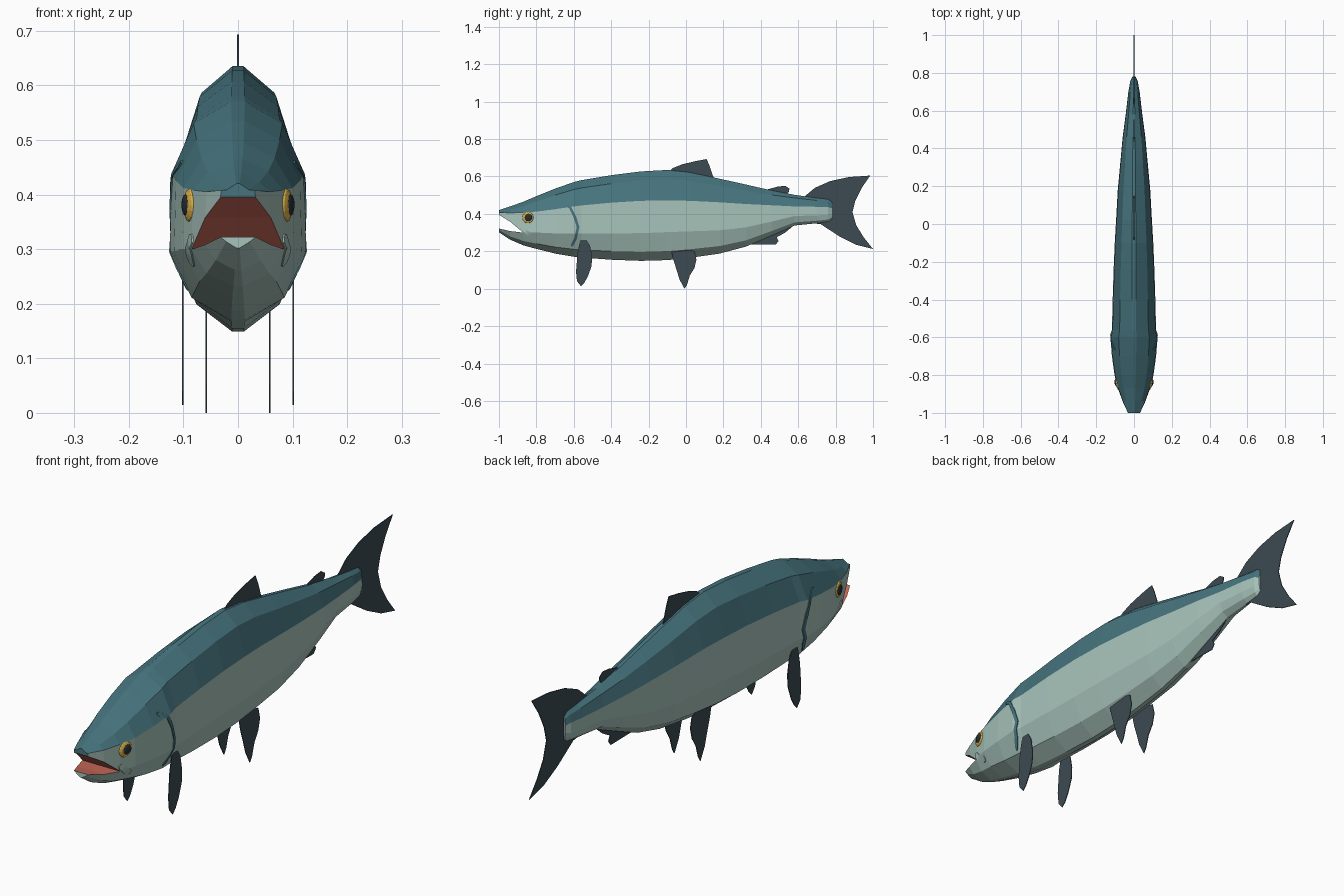
import bpy, bmesh, math
from mathutils import Matrix

if "Cube" in bpy.data.objects:
    bpy.data.objects.remove(bpy.data.objects["Cube"])

def material(name, rgb):
    m = bpy.data.materials.new(name)
    m.diffuse_color = (*rgb, 1)
    m.use_nodes = True
    m.node_tree.nodes["Principled BSDF"].inputs["Base Color"].default_value = m.diffuse_color
    return m

TEAL = material("teal back", (.062, .175, .21))
PALE = material("pale belly", (.39, .55, .50))
RED = material("mouth red", (.62, .15, .11))
FIN = material("dark fin", (.046, .070, .084))
GOLD = material("eye gold", (.69, .42, .06))
BLACK = material("pupil", (.018, .028, .034))

def finish(bm, name, mats):
    bmesh.ops.recalc_face_normals(bm, faces=bm.faces[:])
    me = bpy.data.meshes.new(name)
    bm.to_mesh(me)
    bm.free()
    for m in mats:
        me.materials.append(m)
    ob = bpy.data.objects.new(name, me)
    bpy.context.collection.objects.link(ob)
    return ob

# Body stations: y, top, colour line, bottom, half width
STATIONS = [
    (-1.0, .42, .408, .302, .032), (-.94, .44, .405, .262, .060),
    (-.87, .465, .408, .232, .085), (-.80, .495, .412, .213, .103),
    (-.70, .535, .425, .188, .117), (-.60, .57, .440, .171, .125),
    (-.56, .58, .445, .167, .117), (-.40, .607, .460, .155, .113),
    (-.24, .627, .470, .149, .108), (-.10, .635, .472, .153, .102),
    (.02, .622, .470, .165, .095), (.18, .588, .462, .188, .086),
    (.32, .557, .453, .225, .073), (.46, .525, .446, .285, .060),
    (.58, .502, .440, .338, .044), (.70, .485, .438, .350, .030),
    (.76, .478, .436, .358, .019), (.78, .465, .430, .372, .009)]
LIPS = {0: (.395, .322), 1: (.358, .308), 2: (.300, .300)}   # upper, lower lip

def section(i):
    y, t, c, b, w = STATIONS[i]
    h = t - b
    up, low = LIPS.get(i, (b + .31 * h,) * 2)
    return [(.1 * w, t), (.65 * w, t - .1 * h), (.97 * w, c), (w, up),
            (w, low), (.68 * w, b + .1 * h), (.1 * w, b)]

def surface_x(y, z):
    """Half width of the body skin at (y, z)."""
    def at(i):
        s = section(i)
        for (xa, za), (xb, zb) in zip(s, s[1:]):
            if zb <= z <= za and za > zb:
                return xa + (xb - xa) * (za - z) / (za - zb)
        return 0
    for i in range(len(STATIONS) - 1):
        a, b = STATIONS[i][0], STATIONS[i + 1][0]
        if a <= y <= b:
            f = (y - a) / (b - a)
            return at(i) * (1 - f) + at(i + 1) * f
    return 0

# Body, with the jaws split open at the first stations
bm = bmesh.new()
rings = []
for i, st in enumerate(STATIONS):
    rings.append([[bm.verts.new((s * x, st[0], z)) for x, z in section(i)]
                  for s in (1, -1)])

def face(verts, mat):
    f = bm.faces.new(verts)
    f.material_index = mat
    return f

floor = []
for i in range(len(rings) - 1):
    a, b = rings[i], rings[i + 1]
    for s in (0, 1):
        for k in range(6):
            if k != 3:
                face((a[s][k], a[s][k + 1], b[s][k + 1], b[s][k]), 0 if k < 2 else 1)
    for k in (0, 6):
        face((a[0][k], a[1][k], b[1][k], b[0][k]), 0 if k == 0 else 1)
    if i < 2:                                    # roof and floor of the mouth
        face((a[0][3], a[1][3], b[1][3], b[0][3]), 2)
        floor.append(face((a[0][4], a[1][4], b[1][4], b[0][4]), 2))
first, last = rings[0], rings[-1]
face(first[0][0:4] + first[1][0:4][::-1], 0)     # snout tip
face(first[0][4:7] + first[1][4:7][::-1], 1)     # chin tip
face(last[0][:4] + last[0][5:] + last[1][5:][::-1] + last[1][:4][::-1], 1)
rim = bmesh.ops.inset_region(bm, faces=floor, thickness=.009, use_boundary=True)
for f in rim["faces"]:                           # pale lower lip
    f.material_index = 1
bmesh.ops.remove_doubles(bm, verts=bm.verts[:], dist=.0005)
finish(bm, "body", [TEAL, PALE, RED])

# Flat fins: outlines in (y, z) with a fixed x
def plate(name, outline, x=0, mat=FIN, thick=.003):
    bm = bmesh.new()
    f = bm.faces.new([bm.verts.new((x - thick / 2, y, z)) for y, z in outline])
    ext = bmesh.ops.extrude_face_region(bm, geom=[f])["geom"]
    bmesh.ops.translate(bm, vec=(thick, 0, 0),
                        verts=[v for v in ext if isinstance(v, bmesh.types.BMVert)])
    return finish(bm, name, [mat])

plate("dorsal_fin", [(-.11, .61), (-.07, .645), (-.02, .665), (.05, .682),
                     (.11, .693), (.125, .66), (.152, .58), (.02, .58)])
plate("adipose_fin", [(.40, .52), (.45, .535), (.49, .546), (.53, .55), (.553, .535),
                      (.55, .518), (.52, .49), (.42, .50)])
plate("anal_fin", [(.27, .25), (.32, .238), (.48, .236), (.495, .255), (.485, .275),
                   (.53, .30), (.59, .35), (.50, .37), (.30, .28)])
plate("tail_fin", [(.63, .49), (.69, .54), (.77, .575), (.87, .597), (.985, .605),
                   (.94, .54), (.905, .47), (.89, .41), (.91, .34), (.95, .275),
                   (1.0, .212), (.91, .235), (.82, .28), (.72, .345), (.60, .36)])
PECTORAL = [(-.565, .265), (-.535, .268), (-.513, .23), (-.502, .17), (-.505, .12),
            (-.525, .065), (-.545, .03), (-.562, .014), (-.583, .04), (-.588, .09),
            (-.58, .19)]
PELVIC = [(-.078, .20), (.0, .21), (.045, .20), (.056, .155), (.045, .11), (.02, .07),
          (.005, .02), (-.008, 0), (-.035, .05), (-.05, .10), (-.068, .155)]

# Thin strip laid on the body skin along a path
def skin_strip(name, path, width, side, mat, steps=5):
    pts = [(a[0] + (b[0] - a[0]) * k / steps, a[1] + (b[1] - a[1]) * k / steps)
           for a, b in zip(path, path[1:]) for k in range(steps)] + [path[-1]]
    bm = bmesh.new()
    rows = []
    for i, (y, z) in enumerate(pts):
        p, q = pts[max(i - 1, 0)], pts[min(i + 1, len(pts) - 1)]
        n = math.hypot(q[0] - p[0], q[1] - p[1])
        half = width / 2 * (.4 if i in (0, len(pts) - 1) else 1)
        oy, oz = (q[1] - p[1]) / n * half, -(q[0] - p[0]) / n * half
        rows.append([bm.verts.new((side * (surface_x(y + k * oy, z + k * oz) + d),
                                   y + k * oy, z + k * oz))
                     for k, d in ((1, .003), (-1, .003), (-1, -.004), (1, -.004))])
    for a, b in zip(rows, rows[1:]):
        for k in range(4):
            bm.faces.new((a[k], a[(k + 1) % 4], b[(k + 1) % 4], b[k]))
    bm.faces.new(rows[0])
    bm.faces.new(rows[-1])
    finish(bm, name, [mat])

# Flattened ball for the eyes
def disc(name, loc, radius, depth, side, mat):
    bm = bmesh.new()
    bmesh.ops.create_uvsphere(bm, u_segments=16, v_segments=8, radius=1)
    turn = Matrix.Rotation(math.radians(-14 * side), 4, 'Z')
    bmesh.ops.transform(bm, verts=bm.verts[:], matrix=Matrix.Translation(loc) @ turn
                        @ Matrix.Diagonal((depth, radius, radius, 1))
                        @ Matrix.Rotation(math.pi / 2, 4, 'Y'))
    finish(bm, name, [mat])

for side, tag in ((1, "left"), (-1, "right")):
    plate("pectoral_fin_" + tag, PECTORAL, side * .101)
    plate("pelvic_fin_" + tag, PELVIC, side * .058)
    skin_strip("gill_slit_" + tag, [(-.665, .46), (-.62, .435), (-.595, .385),
                                    (-.577, .33), (-.59, .27), (-.612, .225)],
               .014, side, TEAL)
    skin_strip("lip_flap_" + tag, [(-.875, .325), (-.85, .30), (-.812, .272)],
               .022, side, PALE)
    ex = surface_x(-.845, .38)
    disc("eye_" + tag, (side * (ex - .001), -.845, .38), .031, .010, side, GOLD)
    disc("pupil_" + tag, (side * (ex + .005), -.843, .381), .021, .008, side, BLACK)
